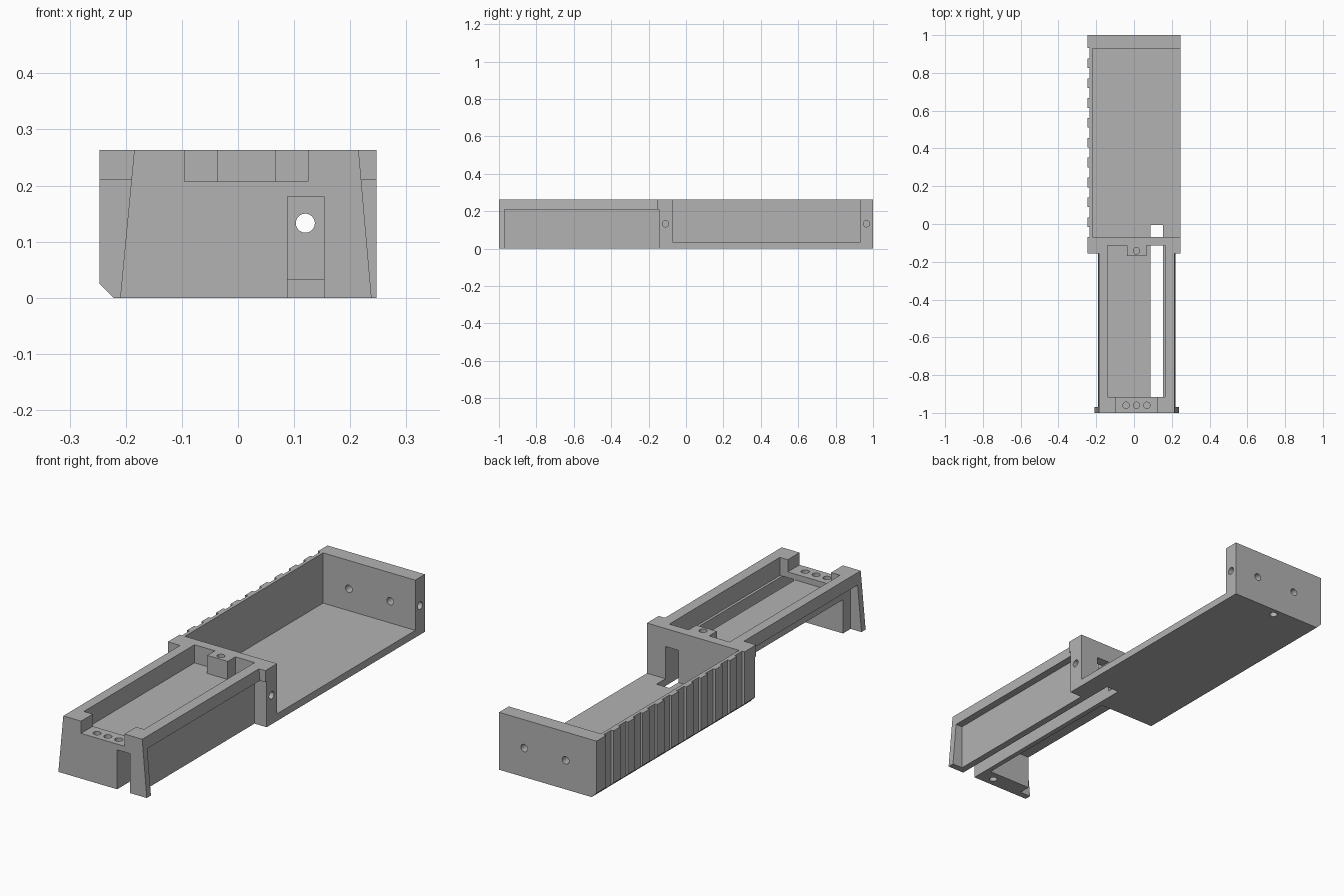
import bpy, bmesh, math
from mathutils import Matrix

old = bpy.data.objects.get("Cube")
if old:
    bpy.data.objects.remove(old)

grey = bpy.data.materials.new("plain grey")
grey.use_nodes = True
COLOUR = (0.45, 0.45, 0.45, 1)
grey.diffuse_color = COLOUR
grey.node_tree.nodes["Principled BSDF"].inputs["Base Color"].default_value = COLOUR


def add_object(name, bm):
    bmesh.ops.recalc_face_normals(bm, faces=bm.faces)
    mesh = bpy.data.meshes.new(name)
    bm.to_mesh(mesh)
    bm.free()
    mesh.materials.append(grey)
    obj = bpy.data.objects.new(name, mesh)
    bpy.context.collection.objects.link(obj)
    return obj


def prism(name, profile, y0, y1):
    """Extrude an x-z profile along y."""
    bm = bmesh.new()
    face = bm.faces.new([bm.verts.new((x, y0, z)) for x, z in profile])
    ext = bmesh.ops.extrude_face_region(bm, geom=[face])
    verts = [v for v in ext["geom"] if isinstance(v, bmesh.types.BMVert)]
    bmesh.ops.translate(bm, verts=verts, vec=(0, y1 - y0, 0))
    return add_object(name, bm)


def box(name, x0, x1, y0, y1, z0, z1):
    return prism(name, [(x0, z0), (x1, z0), (x1, z1), (x0, z1)], y0, y1)


def drill(name, axis, centre, length, radius=0.017):
    bm = bmesh.new()
    bmesh.ops.create_cone(bm, cap_ends=True, segments=24, radius1=radius,
                          radius2=radius, depth=length)
    turn = {"x": Matrix.Rotation(math.pi / 2, 4, "Y"),
            "y": Matrix.Rotation(math.pi / 2, 4, "X"),
            "z": Matrix.Identity(4)}[axis]
    bmesh.ops.transform(bm, matrix=Matrix.Translation(centre) @ turn, verts=bm.verts)
    return add_object(name, bm)


def cut(obj, cutters):
    for c in cutters:
        mod = obj.modifiers.new("cut", "BOOLEAN")
        mod.operation = "DIFFERENCE"
        mod.solver = "EXACT"
        mod.object = c
    bpy.context.view_layer.update()
    graph = bpy.context.evaluated_depsgraph_get()
    mesh = bpy.data.meshes.new_from_object(obj.evaluated_get(graph))
    obj.modifiers.clear()
    obj.data = mesh


def flare(z):
    """Left and right limits of the tapered front section at height z."""
    t = z / TOP
    return -0.21 + 0.025 * t, 0.238 - 0.023 * t


def tapered(name, y0, y1, z0, z1):
    a, b = flare(z0)
    c, d = flare(z1)
    return prism(name, [(a, z0), (b, z0), (d, z1), (c, z1)], y0, y1)


TOP = 0.263
HALF = 0.247
DECK = 0.18
MID = 0.133

# Cutters shared between parts
pocket = box("pocket_cutter", -0.14, 0.165, -0.915, -0.115, DECK, 0.4)
slot = box("slot_cutter", 0.088, 0.153, -1.1, -0.005, -0.1, DECK + 0.0005)
notch = box("notch_cutter", -0.095, 0.125, -1.1, -0.9, 0.207, 0.4)
boss_hole = drill("boss_hole_cutter", "z", (0.013, -0.142, 0.25), 0.1)
screw_holes = [drill("screw_hole_cutter", "z", (0.013 + 0.055 * i, -0.96, 0.2), 0.12)
               for i in (-1, 0, 1)]
foot_hole = drill("foot_hole_cutter", "z", (0.013, -0.96, 0), 0.12)

# Rear tray with chamfered lower edge, open on one side
tray = prism("rear_tray", [(-HALF, 0.025), (-HALF + 0.025, 0), (HALF, 0),
                           (HALF, TOP), (-HALF, TOP)], -0.145, 1)
interior = box("interior_cutter", -0.22, 0.4, -0.07, 0.93, 0.033, 0.4)
grooves = [box("groove_cutter", -0.4, -0.235, y - 0.027, y + 0.027, -0.1, 0.4)
           for y in [-0.043 + 0.1052 * i for i in range(10)]]
wall_holes = [drill("wall_hole_cutter", "y", (x, 0.965, MID), 0.2) for x in (-0.09, 0.12)]
side_holes = [drill("side_hole_cutter", "x", (HALF, y, MID), 0.14) for y in (-0.11, 0.965)]
floor_hole = drill("floor_hole_cutter", "z", (0, 0.965, 0), 0.12)
tray_cutters = [interior, pocket, slot, floor_hole] + grooves + wall_holes + side_holes
cut(tray, tray_cutters)

# Overhanging lip on the tray front
lip = box("tray_lip", -HALF, HALF, -0.155, -0.145, 0.21, TOP)
cut(lip, [pocket])

# Front frame: tapered rim above a recessed deck
rim = tapered("front_rim", -1, -0.155, 0.21, TOP)
cut(rim, [pocket, notch] + screw_holes)
deck = box("front_deck", -0.155, 0.185, -0.915, -0.145, 0.155, 0.21)
cut(deck, [pocket, slot])

# Front end plate and the block behind it
plate = tapered("front_plate", -1, -0.97, 0, 0.21)
block = box("front_block", -0.155, 0.185, -0.97, -0.915, 0, 0.21)
for part in (plate, block):
    cut(part, [slot, notch, foot_hole] + screw_holes)

# Walls on both sides of the slot
box("outer_slot_wall", 0.153, 0.185, -0.915, -0.145, 0, DECK)
box("inner_slot_wall", 0.065, 0.088, -0.915, -0.145, 0, DECK)

# Screw boss
boss = box("screw_boss", -0.037, 0.067, -0.17, -0.115, DECK, TOP)
cut(boss, [boss_hole])

for c in ([pocket, slot, notch, boss_hole, foot_hole] + screw_holes + tray_cutters):
    c.hide_render = True
for obj in [o for o in bpy.data.objects if "cutter" in o.name]:
    bpy.data.objects.remove(obj)
